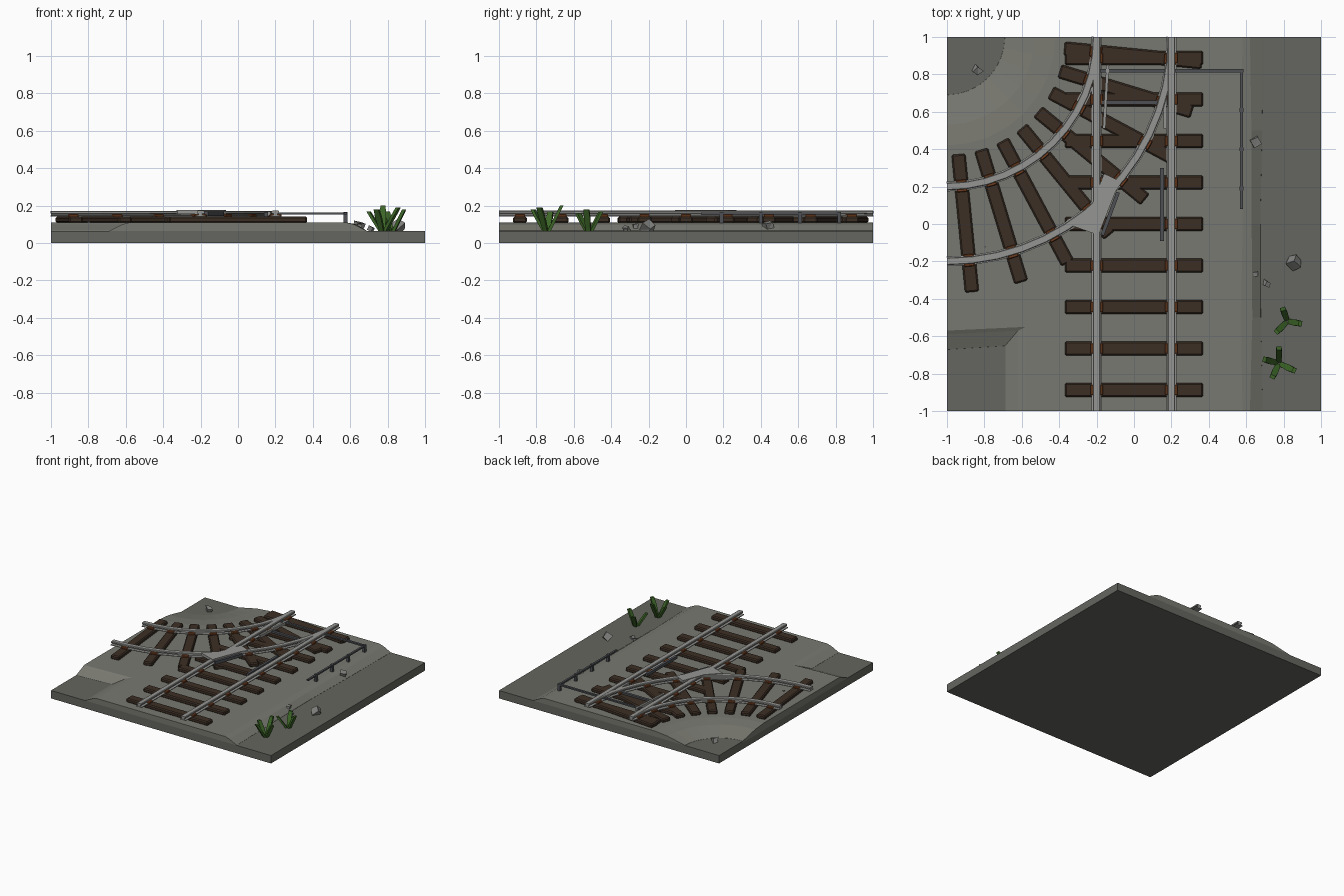
import bpy, bmesh, math, random
from mathutils import Vector, Matrix

if "Cube" in bpy.data.objects:
    bpy.data.objects.remove(bpy.data.objects["Cube"])

random.seed(4)

def mat(name, r, g, b):
    m = bpy.data.materials.new(name)
    m.diffuse_color = (r, g, b, 1)
    m.use_nodes = True
    m.node_tree.nodes["Principled BSDF"].inputs["Base Color"].default_value = m.diffuse_color
    return m

STONE = mat("ground_stone", 0.13, 0.13, 0.115)
BALLAST = mat("ballast_gravel", 0.19, 0.19, 0.165)
WOOD = mat("dark_wood", 0.045, 0.028, 0.018)
RUST = mat("rust", 0.17, 0.05, 0.015)
STEEL = mat("steel", 0.30, 0.30, 0.29)
IRON = mat("dark_iron", 0.075, 0.08, 0.09)
GREEN = mat("grass_green", 0.045, 0.13, 0.02)
ROCK = mat("loose_rock", 0.22, 0.22, 0.21)

def finish(name, bm, material):
    bmesh.ops.recalc_face_normals(bm, faces=bm.faces)
    me = bpy.data.meshes.new(name)
    bm.to_mesh(me)
    bm.free()
    ob = bpy.data.objects.new(name, me)
    bpy.context.collection.objects.link(ob)
    me.materials.append(material)
    return ob

def box(name, centre, size, material, angle=0, bevel=0):
    bm = bmesh.new()
    bmesh.ops.create_cube(bm, size=1, matrix=Matrix.Diagonal((*size, 1)))
    if bevel:
        bmesh.ops.bevel(bm, geom=bm.edges[:], offset=bevel, segments=1, affect='EDGES')
    bm.transform(Matrix.Translation(centre) @ Matrix.Rotation(angle, 4, 'Z'))
    return finish(name, bm, material)

def beam(name, a, b, w, h, z, material):
    """Flat bar between two plan points."""
    a, b = Vector(a), Vector(b)
    d, m = b - a, (a + b) / 2
    return box(name, (m.x, m.y, z), (d.length, w, h), material, math.atan2(d.y, d.x))

def loft(name, loops, material):
    """Skin matching closed loops and cap both ends."""
    bm = bmesh.new()
    rings = [[bm.verts.new(p) for p in l] for l in loops]
    n = len(rings[0])
    for r, s in zip(rings, rings[1:]):
        for i in range(n):
            bm.faces.new((r[i], r[(i + 1) % n], s[(i + 1) % n], s[i]))
    bm.faces.new(rings[0])
    bm.faces.new(rings[-1])
    return finish(name, bm, material)

def arc(radius, a0, a1, steps):
    """Points about the back left corner; 0 degrees points to the front."""
    return [(-1 + radius * math.sin(t), 1 - radius * math.cos(t)) for t in
            (math.radians(a0 + (a1 - a0) * i / steps) for i in range(steps + 1))]

# ground slab and raised ballast bed
box("ground_slab", (0, 0, 0.0325), (2, 2, 0.065), STONE)

def bed_outline(right, corner_r, left, front, z):
    pts = [(right, -1)]
    pts += [(right + random.uniform(-0.015, 0.015), y) for y in (-0.5, 0, 0.5)]
    pts += [(right, 1)] + arc(corner_r, 90, 0, 8)
    pts += [(-1, front), (left, front + 0.02), (left, -1)]
    return [(x, y, z) for x, y in pts]

loft("ballast_bed", [bed_outline(0.69, 0.30, -0.69, -0.68, 0.05),
                     bed_outline(0.688, 0.31, -0.688, -0.67, 0.066),
                     bed_outline(0.62, 0.47, -0.62, -0.59, 0.1),
                     bed_outline(0.58, 0.58, -0.58, -0.57, 0.11)], BALLAST)

# rails: I-shaped section swept along a plan path
HALF = [(0.026, 0.142), (0.026, 0.148), (0.010, 0.151), (0.010, 0.157),
        (0.020, 0.160), (0.020, 0.170), (0.016, 0.173)]
SECTION = HALF + [(-x, z) for x, z in reversed(HALF)]

def rail(name, path, drop=0):
    path = [Vector(p) for p in path]
    loops = []
    for i, p in enumerate(path):
        d = (path[min(i + 1, len(path) - 1)] - path[max(i - 1, 0)]).normalized()
        side = Vector((d.y, -d.x))
        loops.append([(*(p + side * s), z - drop) for s, z in SECTION])
    return loft(name, loops, STEEL)

for side, x in (("left", -0.2), ("right", 0.2)):
    rail("straight_rail_" + side, [(x, -1), (x, 1)])
rail("curved_rail_inner", arc(0.8, 0, 90, 12), 0.001)
rail("curved_rail_outer", arc(1.2, 0, 90, 14), 0.001)

# sleepers with rusted rail chairs
def sleeper(name, centre, angle):
    box(name, (*centre, 0.124), (0.74, 0.075, 0.034), WOOD, angle, 0.008)
    for s in (-0.2, 0.2):
        c = Vector(centre) + Vector((math.cos(angle), math.sin(angle))) * s
        box(name + "_chair", (c.x, c.y, 0.147), (0.066, 0.055, 0.016), RUST, angle, 0.004)

for i in range(9):
    sleeper("straight_sleeper", (0, -0.888 + 0.222 * i), 0)
for i in range(8):
    t = math.radians(5.6 + 11.25 * i)
    sleeper("curved_sleeper", (-1 + math.sin(t), 1 - math.cos(t)), t - math.pi / 2)

# crossing plate where the rails intersect
frog = [(-0.16, 0.27), (-0.065, 0.225), (-0.10, 0.17), (-0.19, -0.06), (-0.33, -0.01), (-0.23, 0.09)]
loft("crossing_plate", [[(x, y, z) for x, y in frog] for z in (0.155, 0.177)], STEEL)

# guard rails and switch blades
beam("guard_rail_right", (0.15, -0.09), (0.15, 0.30), 0.02, 0.022, 0.153, IRON)
beam("guard_rail_crossing", (-0.17, -0.06), (-0.085, 0.17), 0.02, 0.024, 0.156, IRON)
beam("switch_blade_left", (-0.14, 0.85), (-0.16, 0.51), 0.016, 0.022, 0.157, STEEL)
beam("switch_blade_right", (0.17, 0.80), (0.165, 0.51), 0.016, 0.022, 0.157, STEEL)

# operating rods and their posts
beam("tie_rod", (-0.17, 0.65), (0.18, 0.65), 0.022, 0.014, 0.149, IRON)
beam("cross_rod", (-0.19, 0.82), (0.585, 0.82), 0.018, 0.012, 0.158, IRON)
beam("side_rod", (0.575, 0.08), (0.575, 0.83), 0.016, 0.012, 0.158, IRON)
for y in (0.19, 0.40, 0.61, 0.82):
    box("rod_post", (0.575, y, 0.132), (0.02, 0.02, 0.07), IRON)

# loose rocks
for x, y, r, z in ((-0.84, 0.82, 0.03, 0.08), (0.65, 0.44, 0.033, 0.088), (0.86, -0.20, 0.04, 0.085),
                   (0.65, -0.27, 0.02, 0.09), (0.71, -0.32, 0.022, 0.075), (-0.80, -0.13, 0.01, 0.11)):
    bm = bmesh.new()
    bmesh.ops.create_cube(bm, size=r * 1.4)
    for v in bm.verts:
        v.co *= random.uniform(0.65, 1.15)
    bm.transform(Matrix.Translation((x, y, z)) @ Matrix.Rotation(random.uniform(0, 3), 4, (0.4, 0.3, 1)))
    bmesh.ops.triangulate(bm, faces=bm.faces[:])
    finish("rock", bm, ROCK)

# grass tufts: tapered blades leaning outwards
def tuft(x, y, blades):
    for deg, reach, height in blades:
        t = math.radians(deg)
        out = Vector((math.cos(t), math.sin(t), 0))
        side = Vector((-out.y, out.x, 0))
        loops = []
        for f, w in ((0, 0.012), (0.6, 0.017), (1, 0.014)):
            c = Vector((x, y, 0.06)) + out * (0.01 + reach * f) + Vector((0, 0, height * f))
            loops.append([c + side * (a * w) + out * (b * 0.009)
                          for a, b in ((-1, -1), (1, -1), (1, 1), (-1, 1))])
        loft("grass_blade", loops, GREEN)

tuft(0.775, -0.745, [(90, 0.07, 0.14), (165, 0.07, 0.11), (245, 0.07, 0.12), (335, 0.08, 0.13)])
tuft(0.82, -0.52, [(110, 0.06, 0.11), (225, 0.07, 0.10), (350, 0.06, 0.12)])
